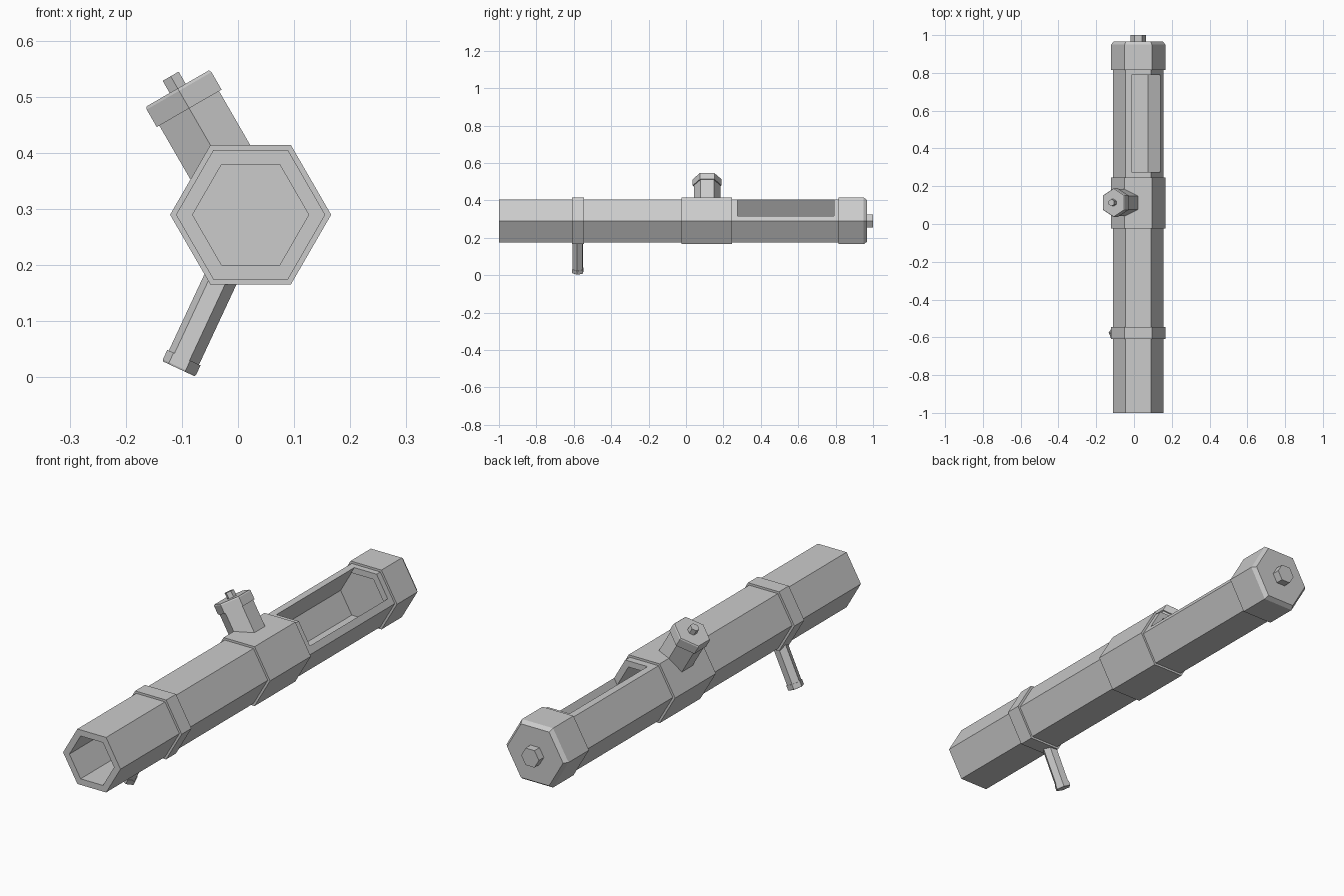
import bpy, bmesh, math
from mathutils import Vector

if "Cube" in bpy.data.objects:
    bpy.data.objects.remove(bpy.data.objects["Cube"])

HUB = Vector((0.0225, 0, 0.29))
Y = Vector((0, 1, 0))
X = Vector((1, 0, 0))


def hex_loft(name, origin, axis, u, profile, twist=0, caps=True, closed=False):
    """Six-sided loft: profile is a list of (distance along axis, radius)."""
    axis, u = axis.normalized(), u.normalized()
    v = axis.cross(u)
    bm = bmesh.new()
    rings = []
    for t, r in profile:
        ring = []
        for i in range(6):
            a = math.radians(60 * i + twist)
            ring.append(bm.verts.new(origin + axis * t + (u * math.cos(a) + v * math.sin(a)) * r))
        rings.append(ring)
    pairs = list(zip(rings, rings[1:]))
    if closed:
        pairs.append((rings[-1], rings[0]))
    for a, b in pairs:
        for i in range(6):
            j = (i + 1) % 6
            bm.faces.new((a[i], a[j], b[j], b[i]))
    if caps and not closed:
        bm.faces.new(rings[0])
        bm.faces.new(rings[-1])
    bmesh.ops.recalc_face_normals(bm, faces=bm.faces)
    mesh = bpy.data.meshes.new(name)
    bm.to_mesh(mesh)
    bm.free()
    obj = bpy.data.objects.new(name, mesh)
    bpy.context.collection.objects.link(obj)
    return obj


# Main tube with blind bore
R_TUBE, R_BORE, R_RING = 0.133, 0.1035, 0.1435
tube = hex_loft("main_tube", HUB, Y, X,
                [(0.795, R_BORE), (-1, R_BORE), (-1, R_TUBE), (0.9, R_TUBE)])

# Side window cut through the upper right corner, flush with the bore walls
bpy.ops.mesh.primitive_cube_add(size=1)
cutter = bpy.context.object
cutter.name = "window_cutter"
half = 0.0894
a = math.radians(60)
cutter.scale = (0.2, 0.515, 2 * half)
cutter.rotation_euler = (0, -a, 0)
cutter.location = HUB + Vector((0.1 * math.cos(a), 0.5325, 0.1 * math.sin(a)))
cutter.hide_render = True
mod = tube.modifiers.new("window", 'BOOLEAN')
mod.operation = 'DIFFERENCE'
mod.solver = 'EXACT'
mod.object = cutter
bpy.context.view_layer.objects.active = tube
bpy.ops.object.modifier_apply(modifier=mod.name)
bpy.data.objects.remove(cutter)

# Bands around the tube
for name, y0, y1 in (("front_band", -0.61, -0.545), ("middle_sleeve", -0.025, 0.245)):
    hex_loft(name, HUB, Y, X, [(y0, 0.12), (y0, R_RING), (y1, R_RING), (y1, 0.12)], closed=True)

# Rear cap and knob
hex_loft("rear_cap", HUB, Y, X, [(0.815, R_RING), (0.95, R_RING), (0.967, 0.13)])
hex_loft("rear_knob", HUB, Y, X, [(0.96, 0.041), (1.0, 0.041)])

# Slanted upper post with its cap and knob
up = Vector((-0.5, 0, 0.866))
post = HUB + Y * 0.113
hex_loft("post", post, up, Y, [(0.105, 0.071), (0.24, 0.071)])
hex_loft("post_cap", post, up, Y, [(0.219, 0.077), (0.255, 0.077), (0.26, 0.074)])
hex_loft("post_knob", post, up, Y, [(0.255, 0.019), (0.285, 0.019)])

# Slanted lower handle with its tip
down = Vector((-0.423, 0, -0.906))
side = Vector((0.906, 0, -0.423))
grip = HUB + Y * -0.578
hex_loft("handle", grip, down, side, [(0.108, 0.03), (0.29, 0.03)], twist=8)
hex_loft("handle_tip", grip, down, side, [(0.281, 0.033), (0.3, 0.033), (0.303, 0.0315)], twist=8)
